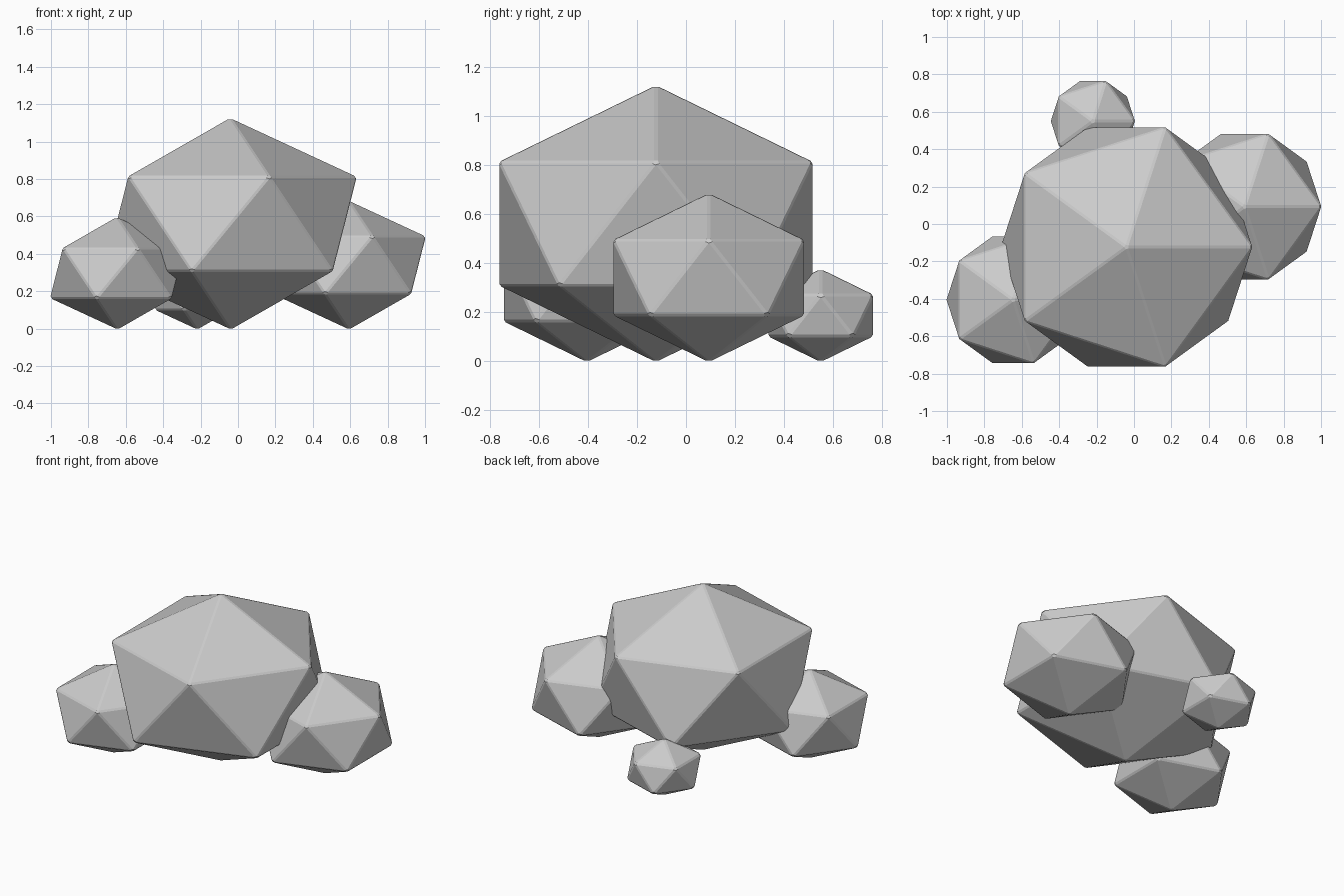
import bpy

if "Cube" in bpy.data.objects:
    bpy.data.objects.remove(bpy.data.objects["Cube"])

# Rock cluster: squashed icosahedra with thin bevelled edges, all resting on z = 0
SQUASH = 0.75
BEVEL = 0.008


def rock(name, x, y, radius):
    half = radius * SQUASH
    bpy.ops.mesh.primitive_ico_sphere_add(subdivisions=1, radius=radius + BEVEL,
                                          location=(x, y, half))
    ob = bpy.context.object
    ob.name = name
    ob.scale.z = SQUASH
    bpy.ops.object.transform_apply(location=False, rotation=False, scale=True)
    # worn edges
    bev = ob.modifiers.new("worn_edges", 'BEVEL')
    bev.width = BEVEL
    bev.segments = 1
    bev.limit_method = 'NONE'
    bpy.ops.object.shade_flat()


rock("main_boulder", -0.04, -0.123, 0.747)
rock("right_rock", 0.592, 0.093, 0.453)
rock("left_rock", -0.646, -0.405, 0.394)
rock("back_pebble", -0.22, 0.55, 0.247)
